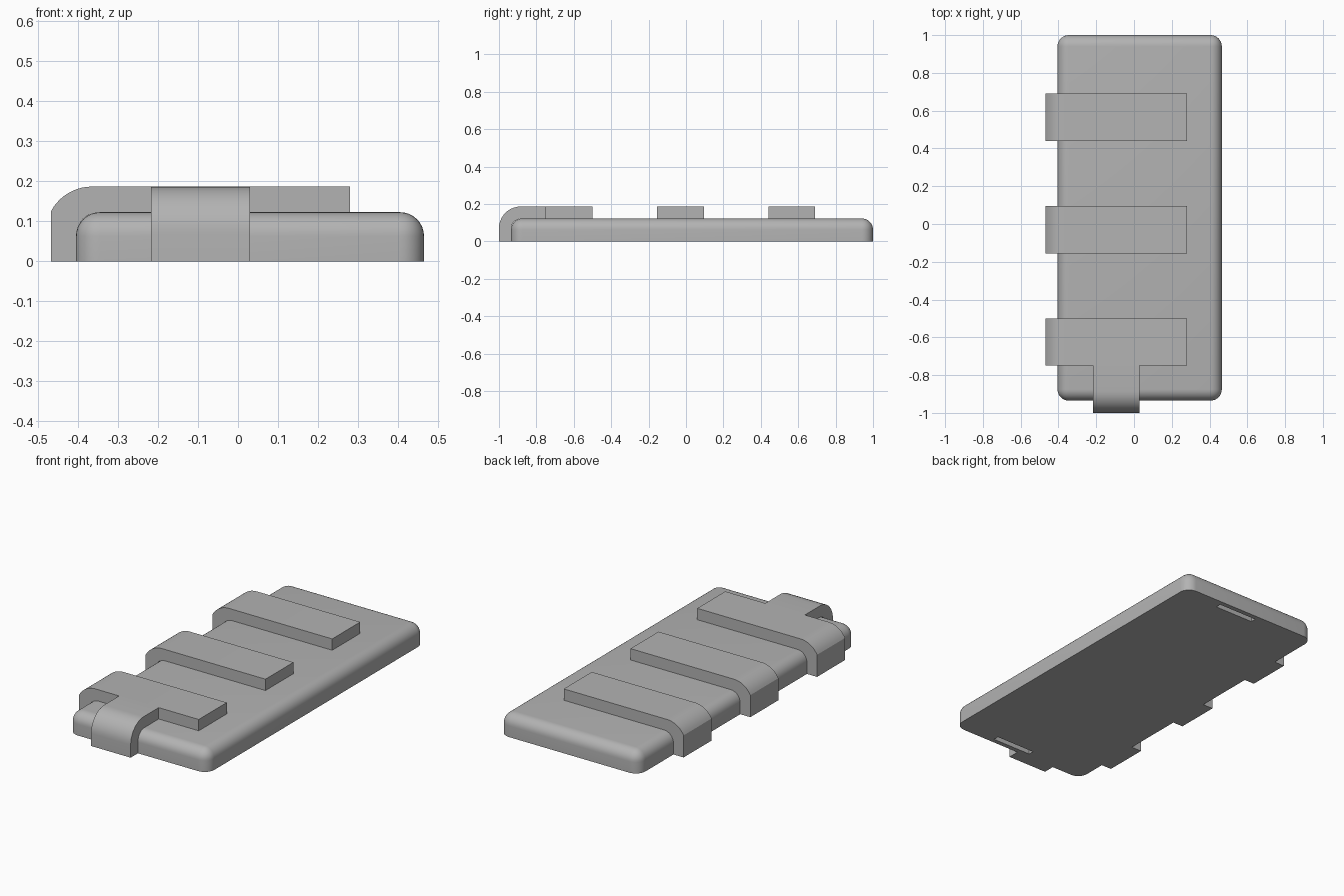
import bpy, bmesh
from math import sin, cos, pi, asin
from mathutils import Vector

if "Cube" in bpy.data.objects:
    bpy.data.objects.remove(bpy.data.objects["Cube"], do_unlink=True)

grey = bpy.data.materials.new("plain grey")
grey.use_nodes = True
grey.diffuse_color = (0.45, 0.45, 0.45, 1)
grey.node_tree.nodes["Principled BSDF"].inputs["Base Color"].default_value = grey.diffuse_color


def finish(bm, name):
    bmesh.ops.recalc_face_normals(bm, faces=bm.faces)
    mesh = bpy.data.meshes.new(name)
    bm.to_mesh(mesh)
    bm.free()
    mesh.materials.append(grey)
    ob = bpy.data.objects.new(name, mesh)
    bpy.context.collection.objects.link(ob)
    return ob


def smooth(ob):
    bpy.ops.object.select_all(action='DESELECT')
    ob.select_set(True)
    bpy.context.view_layer.objects.active = ob
    bpy.ops.object.shade_smooth_by_angle(angle=pi / 6)


def box(lo, hi):
    bm = bmesh.new()
    bmesh.ops.create_cube(bm, size=1)
    lo, hi = Vector(lo), Vector(hi)
    for v in bm.verts:
        v.co = (lo + hi) / 2 + v.co * (hi - lo)
    return bm


# Slab: rounded on top and at the corners, flat underneath
bm = box((-0.405, -0.935, 0), (0.465, 1.0, 0.123))
edges = [e for e in bm.edges if max(v.co.z for v in e.verts) > 0.1]
bmesh.ops.bevel(bm, geom=edges, offset=0.06, segments=8, profile=0.5, affect='EDGES')
slab = finish(bm, "slab")

# Two thin slots in the underside
for name, y in (("front_slot_cutter", -0.893), ("back_slot_cutter", 0.957)):
    cutter = finish(box((-0.03, y - 0.016, -0.05), (0.215, y + 0.016, 0.05)), name)
    cutter.hide_render = True
    cutter.hide_set(True)
    cut = slab.modifiers.new(name, 'BOOLEAN')
    cut.object = cutter
    cut.solver = 'EXACT'
    bpy.context.view_layer.objects.active = slab
    bpy.ops.object.modifier_apply(modifier=name)
    bpy.data.objects.remove(cutter, do_unlink=True)
smooth(slab)

TOP, RADIUS, THICK = 0.187, 0.116, 0.066


def strap(name, outer, end, sweep, place, lo, hi):
    """Hooked strip: up the side at 'outer', round the edge, flat to 'end'."""
    bend = outer + RADIUS * sin(sweep)
    arc = [(bend - RADIUS * sin(sweep * i / 10), TOP - RADIUS + RADIUS * cos(sweep * i / 10))
           for i in range(10, -1, -1)]
    inner_r = RADIUS - THICK
    inner = outer + THICK
    cx = inner + inner_r
    under = [(cx - inner_r * sin(pi / 2 * i / 8), TOP - RADIUS + inner_r * cos(pi / 2 * i / 8))
             for i in range(9)]
    profile = [(outer, 0)] + arc + [(end, TOP), (end, TOP - THICK)] + under + [(inner, 0)]
    bm = bmesh.new()
    face = bm.faces.new([bm.verts.new(place(a, lo, z)) for a, z in profile])
    out = bmesh.ops.extrude_face_region(bm, geom=[face])
    shift = Vector(place(0, hi, 0)) - Vector(place(0, lo, 0))
    bmesh.ops.translate(bm, vec=shift, verts=[g for g in out["geom"] if isinstance(g, bmesh.types.BMVert)])
    smooth(finish(bm, name))


# Three straps hooked over the long side
for name, y in (("front", -0.75), ("middle", -0.155), ("back", 0.44)):
    strap(name + "_side_strap", -0.468, 0.28, asin(0.103 / RADIUS),
          lambda a, b, z: (a, b, z), y, y + 0.25)

# One strap hooked over the front end, meeting the front side strap
strap("end_strap", -1.0, -0.75, pi / 2, lambda a, b, z: (b, a, z), -0.217, 0.03)
